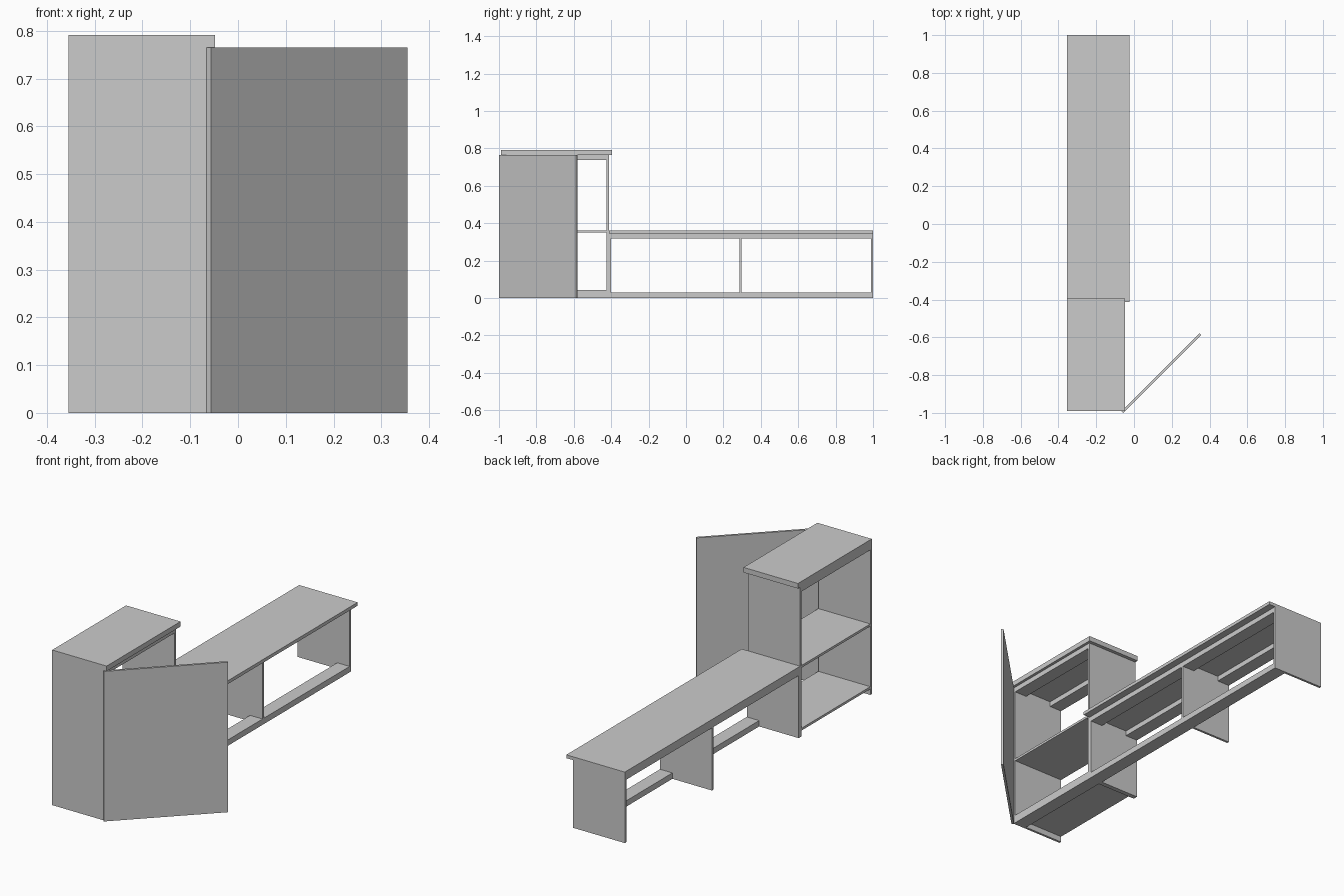
import bpy
import bmesh
import math
from mathutils import Matrix, Vector

cube = bpy.data.objects.get("Cube")
if cube:
    bpy.data.objects.remove(cube, do_unlink=True)

# Single board colour
GREY = (0.6, 0.6, 0.6, 1.0)
mat = bpy.data.materials.new("board_grey")
mat.use_nodes = True
mat.diffuse_color = GREY
mat.node_tree.nodes["Principled BSDF"].inputs["Base Color"].default_value = GREY


def board(name, x, y, z):
    """Flat board given by its (min, max) extent on each axis."""
    size = Vector((x[1] - x[0], y[1] - y[0], z[1] - z[0]))
    centre = Vector((sum(x), sum(y), sum(z))) / 2
    bm = bmesh.new()
    bmesh.ops.create_cube(bm, size=1, matrix=Matrix.Translation(centre) @ Matrix.Diagonal(size.to_4d()))
    mesh = bpy.data.meshes.new(name)
    bm.to_mesh(mesh)
    bm.free()
    mesh.materials.append(mat)
    obj = bpy.data.objects.new(name, mesh)
    bpy.context.collection.objects.link(obj)
    return obj


T = 0.012                      # board thickness
BACK, FRONT = -0.355, -0.062   # depth of the carcass
RAIL = 0.07                    # rail width
DEPTH = (BACK, FRONT)
BACK_RAIL = (BACK, BACK + RAIL)
FRONT_RAIL = (FRONT - RAIL, FRONT)
CAB_H, BENCH_H = 0.765, 0.345
RAIL_H = 0.026
PLINTH_H = 0.03

# Upright panels, given by their lower y
cabinet_panels = [-0.99, -0.425]
bench_panels = [-0.413, 0.286, 1 - T]
for i, y in enumerate(cabinet_panels):
    board(f"cabinet_side_{i + 1}", DEPTH, (y, y + T), (0, CAB_H))
for i, y in enumerate(bench_panels):
    board(f"bench_upright_{i + 1}", DEPTH, (y, y + T), (0, BENCH_H))

# Tops, overhanging towards the open side
board("cabinet_top", (BACK, -0.048), (-0.99, -0.395), (CAB_H, 0.791))
board("bench_top", (BACK, -0.025), (-0.413, 1), (BENCH_H, 0.362))

# Cabinet shelves
inner = (cabinet_panels[0] + T, cabinet_panels[1])
board("cabinet_floor", DEPTH, inner, (PLINTH_H, PLINTH_H + T))
board("cabinet_shelf", DEPTH, inner, (0.35, 0.35 + T))

# Rails in each bay: two under the top and one at the floor
bays = [("cabinet", inner, CAB_H)]
for i, (a, b) in enumerate(zip(bench_panels, bench_panels[1:])):
    bays.append((f"bench_bay_{i + 1}", (a + T, b), BENCH_H))
for name, span, top in bays:
    board(f"{name}_back_rail", BACK_RAIL, span, (top - RAIL_H, top))
    board(f"{name}_front_rail", FRONT_RAIL, span, (top - RAIL_H, top))
    board(f"{name}_floor_rail", FRONT_RAIL, span, (0, PLINTH_H))

# Open door, hinged at the cabinet corner
door = board("door", (0, 0.583), (0, T), (0, CAB_H))
door.location = (-0.057, -1, 0)
door.rotation_euler.z = math.radians(45)
